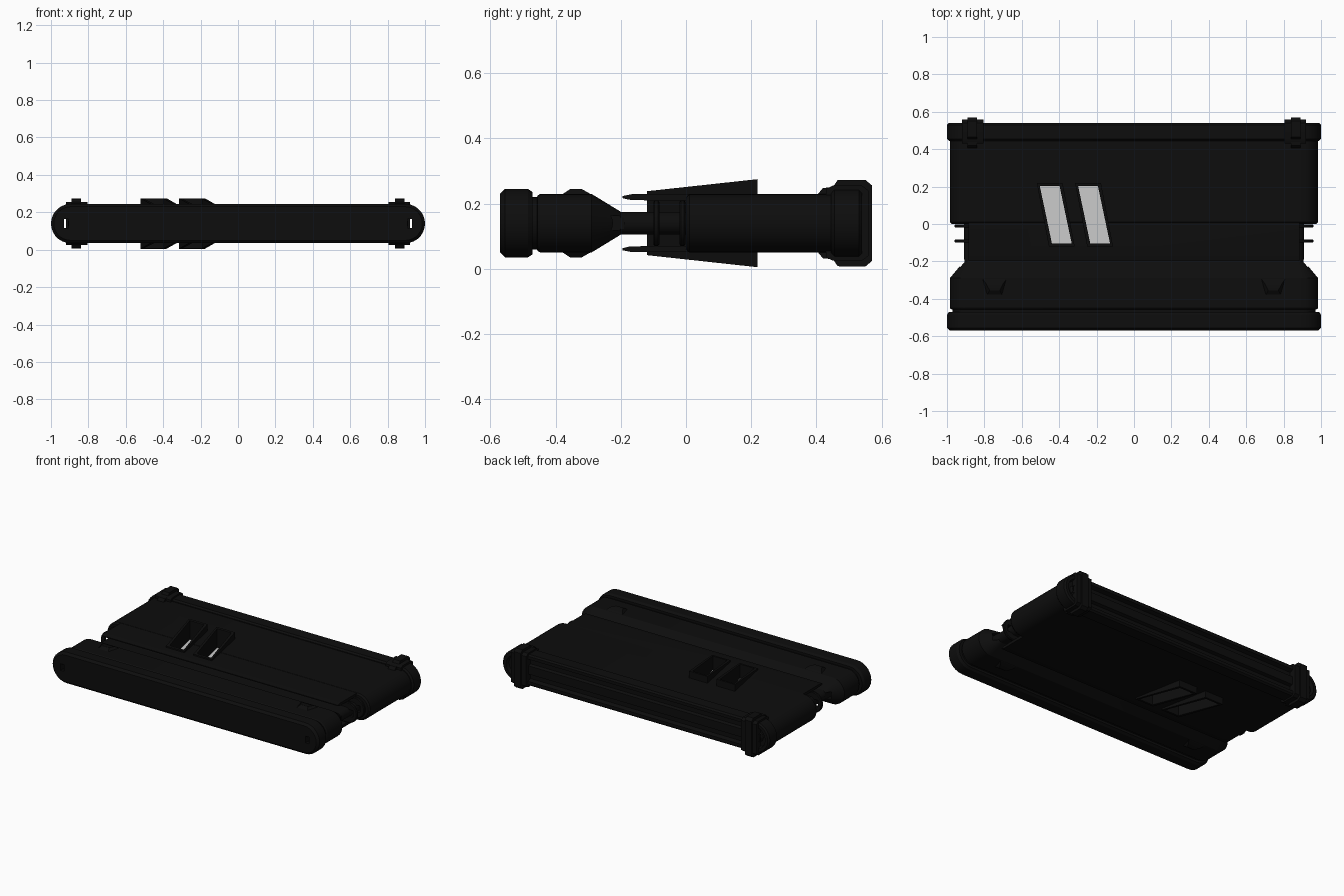
import bpy, bmesh, math

if "Cube" in bpy.data.objects:
    bpy.data.objects.remove(bpy.data.objects["Cube"])

MID = 0.14  # height of the horizontal symmetry plane


def material(name, value):
    m = bpy.data.materials.new(name)
    m.diffuse_color = (value, value, value, 1)
    m.use_nodes = True
    m.node_tree.nodes["Principled BSDF"].inputs["Base Color"].default_value = m.diffuse_color
    return m


BLACK = material("matte black", 0.004)
GREY = material("light grey", 0.6)


def make(name, verts, faces, mat=BLACK):
    mesh = bpy.data.meshes.new(name)
    mesh.from_pydata(verts, [], faces)
    bm = bmesh.new()
    bm.from_mesh(mesh)
    bmesh.ops.recalc_face_normals(bm, faces=bm.faces)
    bm.to_mesh(mesh)
    bm.free()
    mesh.materials.append(mat)
    ob = bpy.data.objects.new(name, mesh)
    bpy.context.collection.objects.link(ob)
    return ob


def skin(name, rings, mat=BLACK):
    """Join equal rings of points with quads and close both ends."""
    n = len(rings[0])
    faces = [(i * n + j, i * n + (j + 1) % n, (i + 1) * n + (j + 1) % n, (i + 1) * n + j)
             for i in range(len(rings) - 1) for j in range(n)]
    faces += [tuple(range(n)), tuple(range((len(rings) - 1) * n, len(rings) * n))]
    return make(name, [p for r in rings for p in r], faces, mat)


def stadium(y, half, r, n=14):
    pts = []
    for side in (1, -1):
        for k in range(n + 1):
            a = -math.pi / 2 + math.pi * k / n
            pts.append((side * (half - r + r * math.cos(a)), y, MID + side * r * math.sin(a)))
    return pts


def loft(name, sections):
    return skin(name, [stadium(*s) for s in sections])


def box(name, x0, x1, y0, y1, z0, z1):
    return skin(name, [[(x0, y0, z), (x1, y0, z), (x1, y1, z), (x0, y1, z)] for z in (z0, z1)])


def prism_x(name, profile, x0, x1):
    return skin(name, [[(x, y, z) for y, z in profile] for x in (x0, x1)])


# main shells: capsule sections lofted from front to back
front_cap = loft("front_cap", [(-.57, .985, .09), (-.555, 1, .105), (-.485, 1, .105), (-.47, .99, .095)])
front_block = loft("front_block", [(-.475, .97, .08), (-.457, .97, .08), (-.455, .98, .085),
                                   (-.447, .985, .09), (-.29, .985, .09), (-.2, .91, .035), (-.18, .91, .035)])
core = loft("waist_core", [(-.19, .91, .035), (.01, .91, .035)])
body = loft("main_body", [(0, .975, .08), (.01, .985, .09), (.455, .985, .09)])
back_cap = loft("back_cap", [(.445, .99, .095), (.455, 1, .105), (.53, 1, .105), (.54, .99, .095),
                             (.54, .97, .075), (.515, .965, .065), (.515, .94, .035), (.535, .935, .028)])
fins = [loft("waist_fin", [(y, .955, .065), (y + .004, .96, .07), (y + .014, .96, .07), (y + .018, .955, .065)])
        for y in (-.1, -.02)]

# thin cover plates over the waist, top and bottom
covers = []
for s in (1, -1):
    prof = [(-.195, .077), (-.175, .072), (-.12, .07), (.02, .07), (.02, .089), (-.165, .089), (-.195, .083)]
    covers.append(prism_x("waist_cover", [(y, MID + s * z) for y, z in prof], -.885, .885))

# slanted vents, raised toward the back on both faces
vents, holes = [], []
for dx in (0, .205):
    def outline(z_front, z_back, g=0):
        return [(-.455 + dx + g, -.12 + g, z_front), (-.317 + dx - g, -.12 + g, z_front),
                (-.382 + dx - g, .22 - g, z_back), (-.52 + dx + g, .22 - g, z_back)]
    vents.append(skin("vent_frame", [outline(.042, .005), outline(.238, .275)]))
    holes.append(skin("vent_cutter", [outline(-.1, -.1, .016), outline(.4, .4, .016)]))
    skin("vent_floor", [outline(.1355, .1355, .012), outline(.1445, .1445, .012)], GREY)

# narrow through slots at both ends
slots = [box("slot_cutter", *sorted((s * .905, s * .93)), -.7, .7, .117, .163) for s in (1, -1)]


def cut(objects, cutters):
    for ob in objects:
        for c in cutters:
            m = ob.modifiers.new("cut", 'BOOLEAN')
            m.operation, m.solver, m.object = 'DIFFERENCE', 'EXACT', c
            bpy.context.view_layer.objects.active = ob
            bpy.ops.object.modifier_apply(modifier=m.name)


cut([front_cap, front_block, body, back_cap] + fins, slots)
cut([body, core] + fins + covers, holes)
for v, h in zip(vents, holes):
    cut([v], [h])
for c in slots + holes:
    bpy.data.objects.remove(c)

# corner clamps wrapped around the back cap
wide = [(.43, .105), (.45, .115), (.54, .115), (.56, .1)]
post = [(.405, .09), (.42, .108), (.45, .11), (.465, .132), (.55, .133), (.57, .116)]
for s in (1, -1):
    for name, prof, a, b in (("clamp_block", wide, .805, .92), ("clamp_post", post, .84, .89)):
        loop = [(y, MID + z) for y, z in prof] + [(y, MID - z) for y, z in reversed(prof)]
        prism_x(name, loop, s * a, s * b)
    # trapezoid bumps near the front corners, top and bottom
    for t in (1, -1):
        rings = []
        for z, y0, y1, w in ((.085, -.385, -.285, .07), (.105, -.355, -.32, .045)):
            rings.append([(s * .745 - w, y1, MID + t * z), (s * .745 + w, y1, MID + t * z),
                          (s * .745 + w * .6, y0, MID + t * z), (s * .745 - w * .6, y0, MID + t * z)])
        skin("corner_bump", rings)

# smooth the rounded shells, keep hard edges
for ob in bpy.context.collection.objects:
    bpy.ops.object.select_all(action='DESELECT')
    ob.select_set(True)
    bpy.context.view_layer.objects.active = ob
    bpy.ops.object.shade_smooth_by_angle(angle=math.radians(30))
